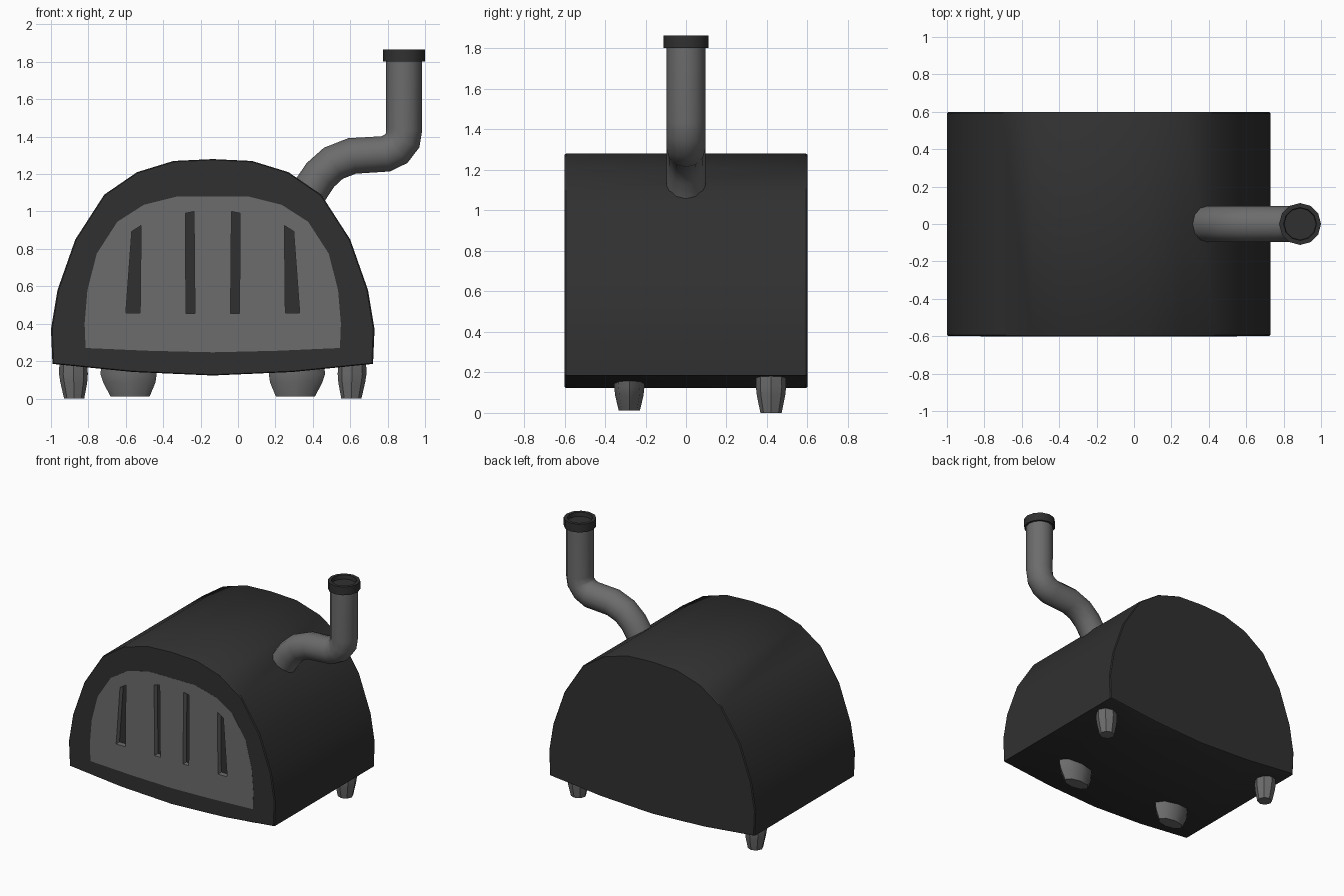
import bpy, bmesh
from math import sin, cos, pi, radians

if "Cube" in bpy.data.objects:
    bpy.data.objects.remove(bpy.data.objects["Cube"])

CX = -0.135  # symmetry line of the stove body


def material(name, v):
    m = bpy.data.materials.new(name)
    m.diffuse_color = (v, v, v, 1)
    m.use_nodes = True
    m.node_tree.nodes["Principled BSDF"].inputs["Base Color"].default_value = m.diffuse_color
    return m


DARK = material("dark_iron", 0.03)
GREY = material("grey_metal", 0.15)


def finish(obj, mat, angle=42):
    obj.data.materials.clear()
    obj.data.materials.append(mat)
    obj.data.shade_smooth()
    obj.data.set_sharp_from_angle(angle=radians(angle))
    return obj


def loft(name, rings, mat, angle=42):
    """Skin a list of equal-length point rings and cap both ends."""
    bm = bmesh.new()
    loops = [[bm.verts.new(p) for p in r] for r in rings]
    n = len(loops[0])
    for a, b in zip(loops, loops[1:]):
        for i in range(n):
            j = (i + 1) % n
            bm.faces.new((a[i], a[j], b[j], b[i]))
    bm.faces.new(loops[0])
    bm.faces.new(loops[-1])
    bmesh.ops.recalc_face_normals(bm, faces=bm.faces)
    me = bpy.data.meshes.new(name)
    bm.to_mesh(me)
    bm.free()
    obj = bpy.data.objects.new(name, me)
    bpy.context.collection.objects.link(obj)
    return finish(obj, mat, angle)


def curve_to_mesh(name, curve, mat):
    tmp = bpy.data.objects.new(name + "_curve", curve)
    bpy.context.collection.objects.link(tmp)
    dg = bpy.context.evaluated_depsgraph_get()
    me = bpy.data.meshes.new_from_object(tmp.evaluated_get(dg))
    bpy.data.objects.remove(tmp)
    bm = bmesh.new()
    bm.from_mesh(me)
    bmesh.ops.remove_doubles(bm, verts=bm.verts, dist=1e-4)
    bmesh.ops.recalc_face_normals(bm, faces=bm.faces)
    bm.to_mesh(me)
    bm.free()
    obj = bpy.data.objects.new(name, me)
    bpy.context.collection.objects.link(obj)
    return finish(obj, mat)


def add_poly(curve, pts, cyclic):
    s = curve.splines.new('POLY')
    s.points.add(len(pts) - 1)
    for p, co in zip(s.points, pts):
        p.co = (*co, 1)
    s.use_cyclic_u = cyclic


def mirrored(half):
    """Half outline (top centre to bottom centre) to a closed outline."""
    return [(CX + x, z) for x, z in half] + [(CX - x, z) for x, z in half[-2:0:-1]]


OUTER = mirrored([(0, 1.28), (.21, 1.27), (.405, 1.21), (.58, 1.09), (.735, .85),
                  (.83, .58), (.865, .37), (.857, .185), (.43, .142), (0, .123)])
INNER = mirrored([(0, 1.08), (.19, 1.08), (.37, 1.035), (.51, .945), (.62, .775),
                  (.67, .58), (.685, .40), (.68, .27), (.34, .255), (0, .247)])


def at_y(outline, y, k=1.0):
    return [(CX + (x - CX) * k, y, .7 + (z - .7) * k) for x, z in outline]


# Body with softened rims and a shallow front recess
loft("stove_body", [at_y(OUTER, .6, .992), at_y(OUTER, .593), at_y(OUTER, -.593),
                    at_y(OUTER, -.6, .992), at_y(INNER, -.6), at_y(INNER, -.56)], DARK, 35)

# Front panel with four slots
cu = bpy.data.curves.new("panel", 'CURVE')
cu.dimensions = '2D'
cu.fill_mode = 'BOTH'
cu.extrude = .02
add_poly(cu, [(x, z, 0) for x, z in INNER], True)
for s in (-1, 1):
    for slot in ([(.10, 1.0), (.147, .99), (.143, .455), (.095, .455)],
                 [(.383, .925), (.433, .893), (.465, .457), (.388, .457)]):
        add_poly(cu, [(CX + s * x, z, 0) for x, z in slot], True)
panel = curve_to_mesh("front_panel", cu, GREY)
panel.rotation_euler = (pi / 2, 0, 0)
panel.location.y = -.581

# Bent chimney pipe
cu = bpy.data.curves.new("pipe", 'CURVE')
cu.dimensions = '3D'
cu.fill_mode = 'FULL'
cu.bevel_depth = .097
cu.bevel_resolution = 4
path = [(.32, 1.0), (.39, 1.12), (.44, 1.195), (.51, 1.258), (.61, 1.297), (.79, 1.308),
        (.845, 1.335), (.88, 1.38), (.888, 1.44), (.888, 1.83)]
add_poly(cu, [(x, 0, z) for x, z in path], False)
curve_to_mesh("chimney_pipe", cu, GREY)


def ellipse(cx, cy, rx, ry, z, n, off=0.0):
    return [(cx + rx * cos(2 * pi * (i + off) / n), cy + ry * sin(2 * pi * (i + off) / n), z)
            for i in range(n)]


# Hollow collar on the chimney
loft("chimney_collar", [ellipse(.888, 0, r, r, z, 12) for r, z in
                        ((.09, 1.803), (.112, 1.803), (.112, 1.865), (.088, 1.865), (.085, 1.835))],
     DARK, 35)

# Feet: wide at the front, narrow at the back
for s, side in ((-1, "left"), (1, "right")):
    for name, x, y, rx, lean, z0 in (("front", .45, -.28, .15, -.008, .012),
                                     ("back", .745, .42, .077, -.004, 0)):
        rings = [ellipse(CX + s * (x + lean * t), y, rx * k, .075 * k, z, 8)
                 for k, z, t in ((.95, .24, 0), (1, .13, 0), (.93, .085, .5), (.70, z0, 1))]
        loft(f"{name}_{side}_foot", rings, GREY)
